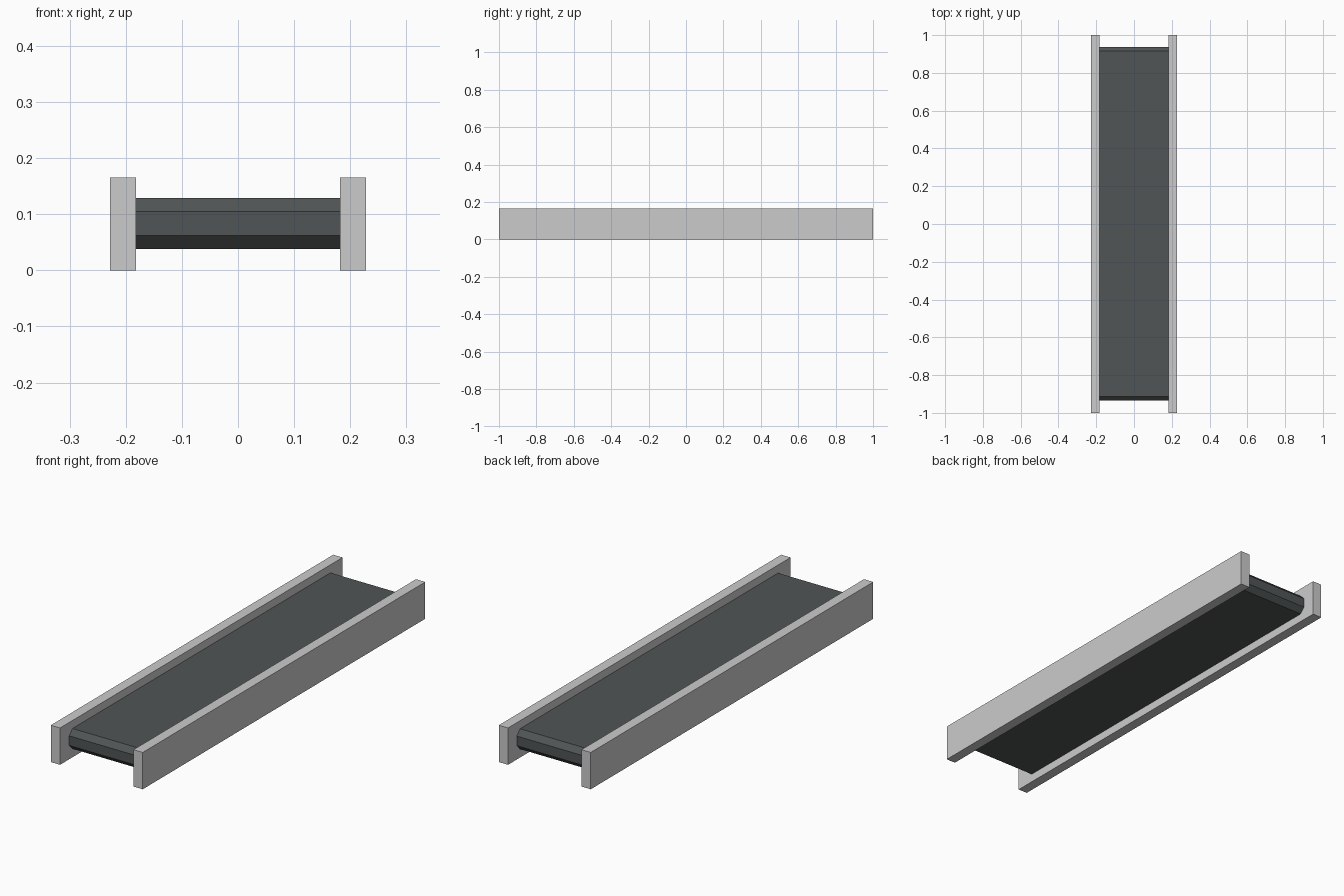
import bpy, bmesh

if "Cube" in bpy.data.objects:
    bpy.data.objects.remove(bpy.data.objects["Cube"])

def material(name, rgb):
    m = bpy.data.materials.new(name)
    m.diffuse_color = (*rgb, 1)
    m.use_nodes = True
    m.node_tree.nodes["Principled BSDF"].inputs["Base Color"].default_value = m.diffuse_color
    return m

def extrude_x(name, profile, x0, x1, mat):
    """Closed prism: a (y, z) profile pushed along x."""
    bm = bmesh.new()
    face = bm.faces.new([bm.verts.new((x0, y, z)) for y, z in profile])
    out = bmesh.ops.extrude_face_region(bm, geom=[face])
    verts = [v for v in out["geom"] if isinstance(v, bmesh.types.BMVert)]
    bmesh.ops.translate(bm, verts=verts, vec=(x1 - x0, 0, 0))
    bmesh.ops.recalc_face_normals(bm, faces=bm.faces)
    me = bpy.data.meshes.new(name)
    bm.to_mesh(me)
    bm.free()
    me.materials.append(mat)
    ob = bpy.data.objects.new(name, me)
    bpy.context.collection.objects.link(ob)
    return ob

grey = material("light grey metal", (0.6, 0.6, 0.6))
rubber = material("dark rubber", (0.08, 0.09, 0.09))

# Side rails
rail = [(-1, 0), (1, 0), (1, 0.165), (-1, 0.165)]
extrude_x("left_rail", rail, -0.228, -0.182, grey)
extrude_x("right_rail", rail, 0.182, 0.228, grey)

# Belt with chamfered ends
belt = [(-0.912, 0.038), (0.915, 0.038), (0.938, 0.062), (0.938, 0.105),
        (0.915, 0.129), (-0.912, 0.129), (-0.935, 0.105), (-0.935, 0.062)]
extrude_x("conveyor_belt", belt, -0.182, 0.182, rubber)
